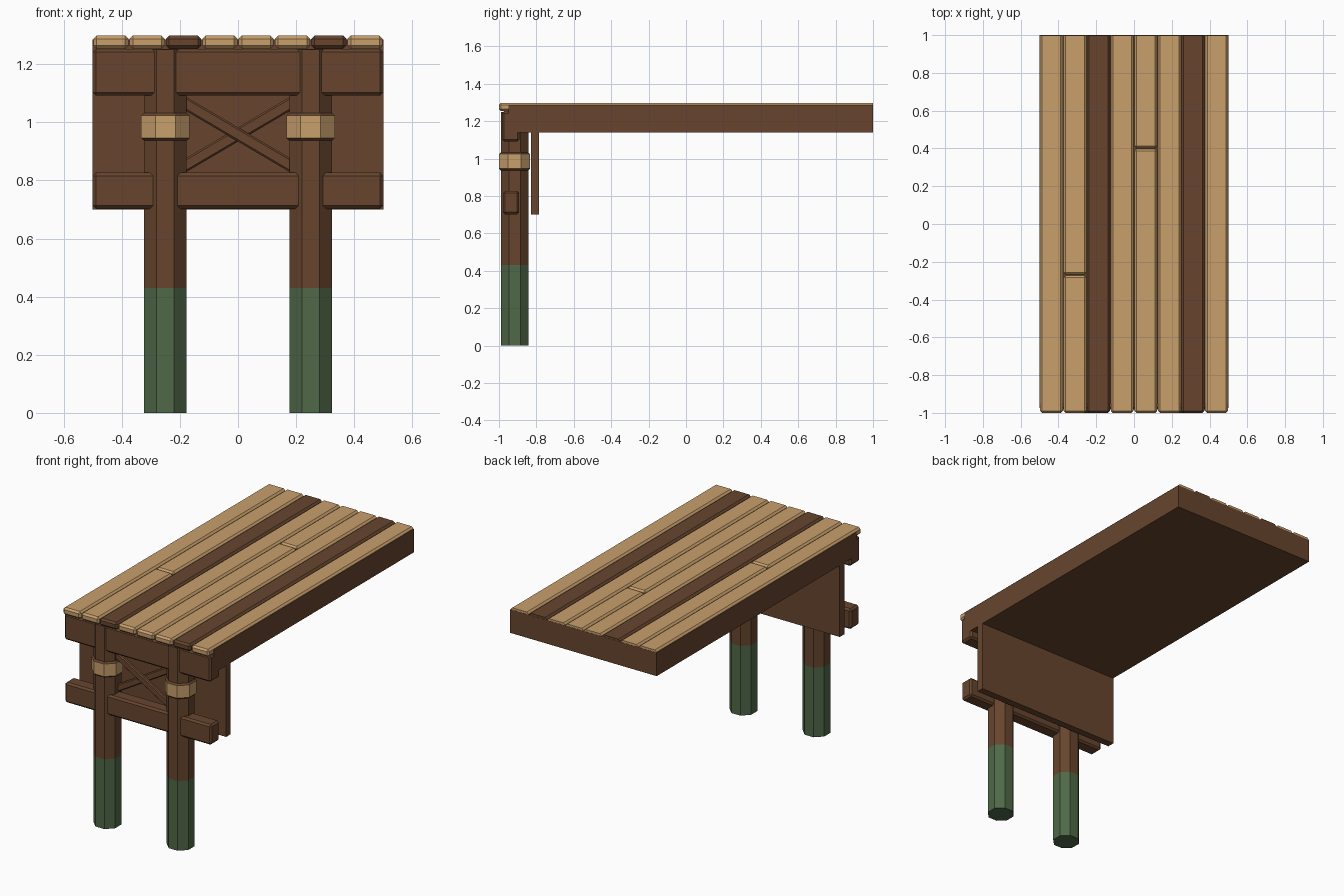
import bpy, bmesh, math
from mathutils import Matrix

if "Cube" in bpy.data.objects:
    bpy.data.objects.remove(bpy.data.objects["Cube"])


def material(name, rgb):
    m = bpy.data.materials.new(name)
    m.diffuse_color = (*rgb, 1)
    m.use_nodes = True
    m.node_tree.nodes["Principled BSDF"].inputs["Base Color"].default_value = m.diffuse_color
    return m


TAN = material("light wood", (0.58, 0.35, 0.15))
BROWN = material("dark wood", (0.135, 0.06, 0.027))
GREEN = material("algae green", (0.078, 0.14, 0.063))


def finish(name, bm, *mats):
    bmesh.ops.recalc_face_normals(bm, faces=bm.faces)
    me = bpy.data.meshes.new(name)
    bm.to_mesh(me)
    bm.free()
    for m in mats:
        me.materials.append(m)
    ob = bpy.data.objects.new(name, me)
    bpy.context.collection.objects.link(ob)
    return ob


def box(name, x, y, z, mat, chamfer=0, square_back=False):
    """Box from (min, max) ranges, with optional chamfered edges."""
    bm = bmesh.new()
    bmesh.ops.create_cube(bm, size=1)
    for v in bm.verts:
        v.co = [r[0] + (c + 0.5) * (r[1] - r[0]) for r, c in zip((x, y, z), v.co)]
    if chamfer:
        edges = [e for e in bm.edges
                 if not (square_back and all(v.co.y > y[1] - 1e-5 for v in e.verts))]
        bmesh.ops.bevel(bm, geom=edges, offset=chamfer, segments=1, affect='EDGES')
    return finish(name, bm, mat)


def octagon(bm, x, y, z0, z1, apothem):
    r = apothem / math.cos(math.pi / 8)
    bmesh.ops.create_cone(
        bm, cap_ends=True, segments=8, radius1=r, radius2=r, depth=z1 - z0,
        matrix=Matrix.Translation((x, y, (z0 + z1) / 2)) @ Matrix.Rotation(math.pi / 8, 4, 'Z'))


# deck body and the board hanging beneath it
box("deck_body", (-0.5, 0.5), (-0.95, 1.0), (1.14, 1.285), BROWN)
box("skirt_board", (-0.5, 0.5), (-0.83, -0.785), (0.70, 1.15), BROWN)

# planks, two of them split across their length
splits = {1: -0.27, 4: 0.40}
for i in range(8):
    cx = -0.4375 + i * 0.125
    mat = BROWN if i in (2, 6) else TAN
    xr = (cx - 0.0605, cx + 0.0605)
    cuts = [-1.0, 0.999]
    if i in splits:
        s = splits[i]
        box(f"plank_{i}_front", xr, (-1.0, s - 0.003), (1.253, 1.298), mat, 0.011)
        box(f"plank_{i}_back", xr, (s + 0.003, 0.999), (1.253, 1.298), mat, 0.011, True)
    else:
        box(f"plank_{i}", xr, (-1.0, 0.999), (1.253, 1.298), mat, 0.011, True)

# front cross beams
box("upper_beam", (-0.5, 0.5), (-0.983, -0.89), (1.092, 1.253), BROWN, 0.011)
box("lower_beam", (-0.5, 0.5), (-0.978, -0.892), (0.702, 0.827), BROWN, 0.011)

# posts with green feet, and the bands around them
PY = -0.9165
for side, x in (("left", -0.25), ("right", 0.25)):
    bm = bmesh.new()
    octagon(bm, x, PY, 0, 1.25, 0.0735)
    bmesh.ops.bisect_plane(bm, geom=bm.verts[:] + bm.edges[:] + bm.faces[:],
                           plane_co=(0, 0, 0.43), plane_no=(0, 0, 1))
    for f in bm.faces:
        f.material_index = int(f.calc_center_median().z < 0.43)
    finish(f"{side}_post", bm, BROWN, GREEN)

    bm = bmesh.new()
    octagon(bm, x, PY, 0.937, 1.032, 0.0835)
    rims = [e for e in bm.edges if abs(e.verts[0].co.z - e.verts[1].co.z) < 1e-5]
    bmesh.ops.bevel(bm, geom=rims, offset=0.009, segments=1, affect='EDGES')
    for f in bm.faces:
        f.normal_update()
        f.material_index = int(abs(f.normal.z) > 0.3)
    finish(f"{side}_band", bm, TAN, BROWN)

# crossed braces between the posts
for name, y, sign in (("front_brace", -0.925, 1), ("rear_brace", -0.905, -1)):
    ob = box(name, (-0.29, 0.29), (-0.013, 0.013), (-0.021, 0.021), BROWN, 0.006)
    ob.matrix_world = Matrix.Translation((0, y, 0.958)) @ Matrix.Rotation(sign * math.radians(30.5), 4, 'Y')
